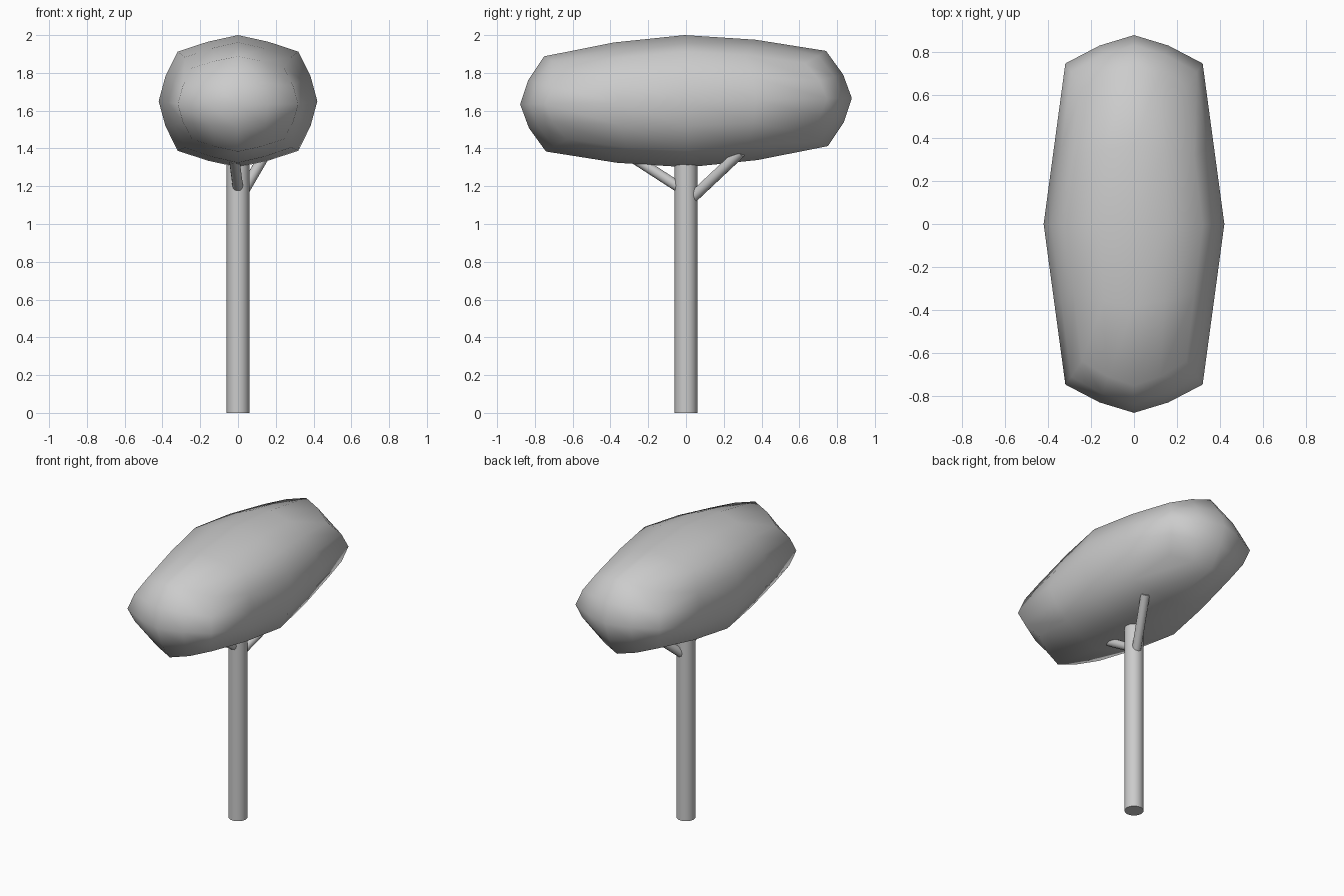
import bpy, bmesh, math
from mathutils import Vector

if "Cube" in bpy.data.objects:
    bpy.data.objects.remove(bpy.data.objects["Cube"])


def finish(obj, angle):
    bpy.ops.object.select_all(action='DESELECT')
    obj.select_set(True)
    bpy.context.view_layer.objects.active = obj
    bpy.ops.object.shade_smooth_by_angle(angle=math.radians(angle))


def limb(name, start, end, radius, sides):
    start, end = Vector(start), Vector(end)
    axis = end - start
    bpy.ops.mesh.primitive_cylinder_add(vertices=sides, radius=radius, depth=axis.length,
                                        location=(start + end) / 2)
    obj = bpy.context.object
    obj.name = name
    obj.rotation_euler = axis.to_track_quat('Z', 'Y').to_euler()
    finish(obj, 50)


def taper(t, half, full):
    # scale factor at the face middle, halfway out, and at the face edge
    t = abs(t)
    return 1 - (2 * t * half if t <= 0.5 else half + (2 * t - 1) * (full - half))


# Trunk and two side branches
limb("trunk", (0, 0, 0), (0, 0, 1.4), 0.06, 16)
limb("back_branch", (0.01, 0.035, 1.14), (0.15, 0.29, 1.38), 0.029, 12)
limb("front_branch", (0, -0.03, 1.19), (-0.02, -0.27, 1.345), 0.028, 12)

# Canopy: divided cube with bulging faces, stretched along y and slightly tilted
bm = bmesh.new()
bmesh.ops.create_cube(bm, size=2)
bmesh.ops.subdivide_edges(bm, edges=bm.edges[:], cuts=3, use_grid_fill=True)
for v in bm.verts:
    a, b, c = v.co
    v.co = (0.42 * a * taper(b, 0.12, 0.24) * taper(c, 0.085, 0.24),
            0.878 * b * taper(a, 0.055, 0.15) * taper(c, 0.05, 0.15),
            0.35 * c * taper(a, 0.10, 0.25) * taper(b, 0.09, 0.28))
mesh = bpy.data.meshes.new("canopy")
bm.to_mesh(mesh)
bm.free()
canopy = bpy.data.objects.new("canopy", mesh)
bpy.context.collection.objects.link(canopy)
canopy.location.z = 1.65
canopy.rotation_euler.x = math.radians(1.1)
finish(canopy, 80)
